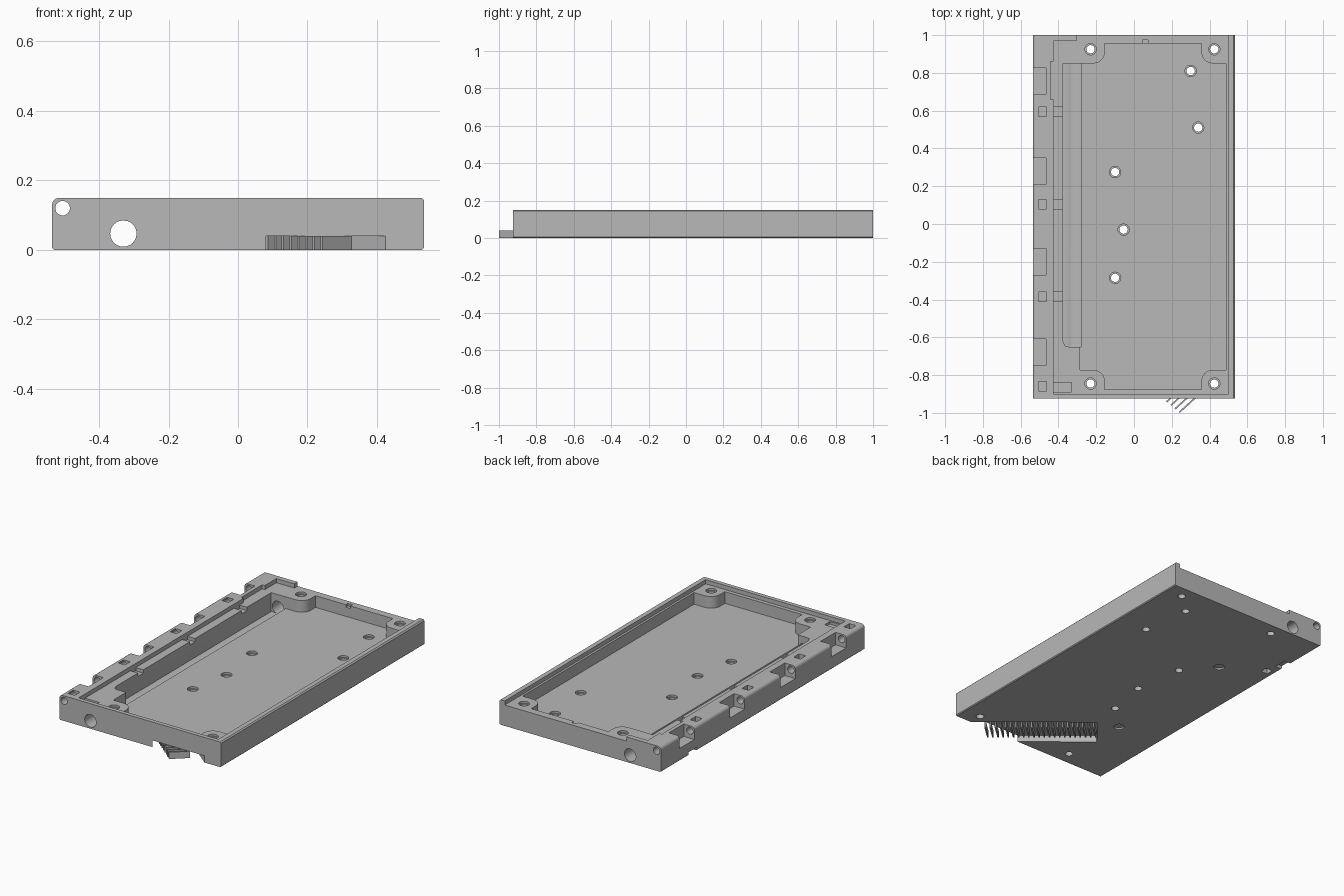
import bpy, bmesh, math
from mathutils import Vector

if "Cube" in bpy.data.objects:
    bpy.data.objects.remove(bpy.data.objects["Cube"])

grey = bpy.data.materials.new("plain grey")
grey.use_nodes = True
grey.diffuse_color = (0.48, 0.48, 0.48, 1)
grey.node_tree.nodes["Principled BSDF"].inputs["Base Color"].default_value = grey.diffuse_color


def prism(name, points, axis, low, high):
    """Extrude a 2D outline along y (points are x, z) or along z (points are x, y)."""
    bm = bmesh.new()
    put = (lambda p, t: (p[0], t, p[1])) if axis == "y" else (lambda p, t: (p[0], p[1], t))
    face = bm.faces.new([bm.verts.new(put(p, low)) for p in points])
    new = bmesh.ops.extrude_face_region(bm, geom=[face])["geom"]
    shift = Vector(put((0, 0), high - low))
    bmesh.ops.translate(bm, verts=[v for v in new if isinstance(v, bmesh.types.BMVert)], vec=shift)
    bmesh.ops.recalc_face_normals(bm, faces=bm.faces)
    mesh = bpy.data.meshes.new(name)
    bm.to_mesh(mesh)
    bm.free()
    mesh.materials.append(grey)
    obj = bpy.data.objects.new(name, mesh)
    bpy.context.collection.objects.link(obj)
    return obj


def rect(x0, x1, y0, y1):
    return [(x0, y0), (x1, y0), (x1, y1), (x0, y1)]


def arc(cx, cy, r, start=0, end=360, steps=24):
    full = end - start == 360
    angles = [math.radians(start + (end - start) * i / steps) for i in range(steps + (not full))]
    return [(cx + r * math.cos(a), cy + r * math.sin(a)) for a in angles]


tools = []


def combine(points, axis, low, high, operation="DIFFERENCE"):
    """Add one boolean step to the tray."""
    tool = prism("tool", points, axis, low, high)
    tool.hide_render = True
    mod = tray.modifiers.new("step", "BOOLEAN")
    mod.operation, mod.solver, mod.object = operation, "EXACT", tool
    tools.append(tool)


def cut_box(x0, x1, y0, y1, z0, z1):
    combine(rect(x0, x1, y0, y1), "z", z0, z1)


# Tray block with a rounded hinge edge and small chamfers
TOP, LEDGE, FLOOR = 0.15, 0.125, 0.055
section = [(-0.53, 0), (0.53, 0), (0.535, 0.005), (0.535, 0.143), (0.528, TOP)]
section += arc(-0.515, 0.13, 0.02, 90, 180, 6) + [(-0.535, 0.005)]
tray = prism("tray", section, "y", -0.925, 1.0)

# Sliding lid recess, open at the back
cut_box(-0.425, 0.5, -0.9, 0.97, LEDGE, 0.2)
cut_box(-0.305, 0.5, 0.9, 1.05, LEDGE, 0.2)
cut_box(-0.442, -0.4, 0.66, 0.86, LEDGE, 0.2)

# Main pocket with corner bosses
cut_box(-0.285, 0.487, -0.877, 0.955, FLOOR, 0.2)
for sx, wall_x in ((1, -0.285), (-1, 0.487)):
    for sy, wall_y in ((1, -0.877), (-1, 0.955)):
        corner = [(-0.005, -0.005), (0.13, -0.005), (0.13, 0.04)]
        corner += arc(0.07, 0.045, 0.06, 0, 90, 6) + [(-0.005, 0.105)]
        combine([(wall_x + sx * x, wall_y + sy * y) for x, y in corner],
                "z", FLOOR - 0.01, LEDGE, "UNION")

# Side channel and the bore that runs through both ends
channel = [(-0.28, -0.65), (-0.28, 0.85), (-0.375, 0.85), (-0.375, -0.62), (-0.365, -0.645), (-0.345, -0.65)]
combine(channel, "z", 0.012, 0.2)
bore = [(x, min(z, 0.084)) for x, z in arc(-0.33, 0.047, 0.038)]
bore = [p for i, p in enumerate(bore) if p[1] < 0.084 or 0.084 not in (bore[i - 1][1], ) or bore[(i + 1) % 24][1] < 0.084]
combine(bore, "y", -1.1, 1.1)

# Hinge side: knuckle notches, blind sockets, catches and pin bore
for y in (0.755, 0.28, -0.2, -0.68):
    cut_box(-0.6, -0.465, y - 0.07, y + 0.07, 0.075, 0.2)
for y in (0.595, 0.105, -0.385, -0.86):
    cut_box(-0.506, -0.462, y - 0.025, y + 0.025, 0.08, 0.2)
for y in (0.595, 0.105, -0.385):
    cut_box(-0.425, -0.37, y - 0.025, y + 0.025, 0.105, 0.2)
cut_box(-0.425, -0.33, -0.89, -0.84, 0.11, 0.2)
combine(arc(-0.505, 0.12, 0.021), "y", -1.1, 1.1)
cut_box(-0.6, -0.49, 0.66, 0.74, -0.1, 0.02)
cut_box(-0.506, -0.462, 0.565, 0.61, -0.1, 0.03)

# Lid latch nick in the back wall
cut_box(0.045, 0.075, 0.95, 0.975, 0.11, 0.2)

# Screw holes, countersunk from above
bosses = [(x, y) for x in (-0.23, 0.425) for y in (-0.845, 0.925)]
mounts = [(0.3, 0.81), (0.34, 0.51), (-0.1, 0.275), (-0.055, -0.03), (-0.1, -0.285)]
for x, y in bosses + mounts:
    combine(arc(x, y, 0.022, steps=20), "z", -0.1, 0.3)
    seat = LEDGE if (x, y) in bosses else FLOOR
    combine(arc(x, y, 0.03, steps=20), "z", seat - 0.012, 0.3)
for y in (-0.43, 0.45):
    combine(arc(-0.25, y, 0.03), "z", -0.1, 0.01)

# Diagonal vent slot under the floor, with sloping sides
along = Vector((-0.77, 0.64))
across = Vector((-0.64, -0.77))
start = Vector((0.325, -0.92))
near, far = start - along * 0.2, start + along * 0.63
combine([near - across * 0.06, near + across * 0.16, far + across * 0.16, far - across * 0.06],
        "z", -0.1, 0.04)

# Bake the boolean steps and drop the tools
bpy.context.view_layer.update()
evaluated = tray.evaluated_get(bpy.context.evaluated_depsgraph_get())
baked = bpy.data.meshes.new_from_object(evaluated)
tray.modifiers.clear()
tray.data = baked
for tool in tools:
    bpy.data.objects.remove(tool)

# Row of thin vent fins
for i in range(22):
    root = start + along * (0.029 * i)
    tip = root + Vector((-0.085, -0.077))
    side = along * 0.004
    prism(f"vent_fin_{i + 1}", [root - side, root + side, tip + side, tip - side], "z", 0, 0.0405)

# Smooth round bores, sharp corners
bpy.ops.object.select_all(action="DESELECT")
tray.select_set(True)
bpy.context.view_layer.objects.active = tray
bpy.ops.object.shade_smooth_by_angle(angle=math.radians(25))
